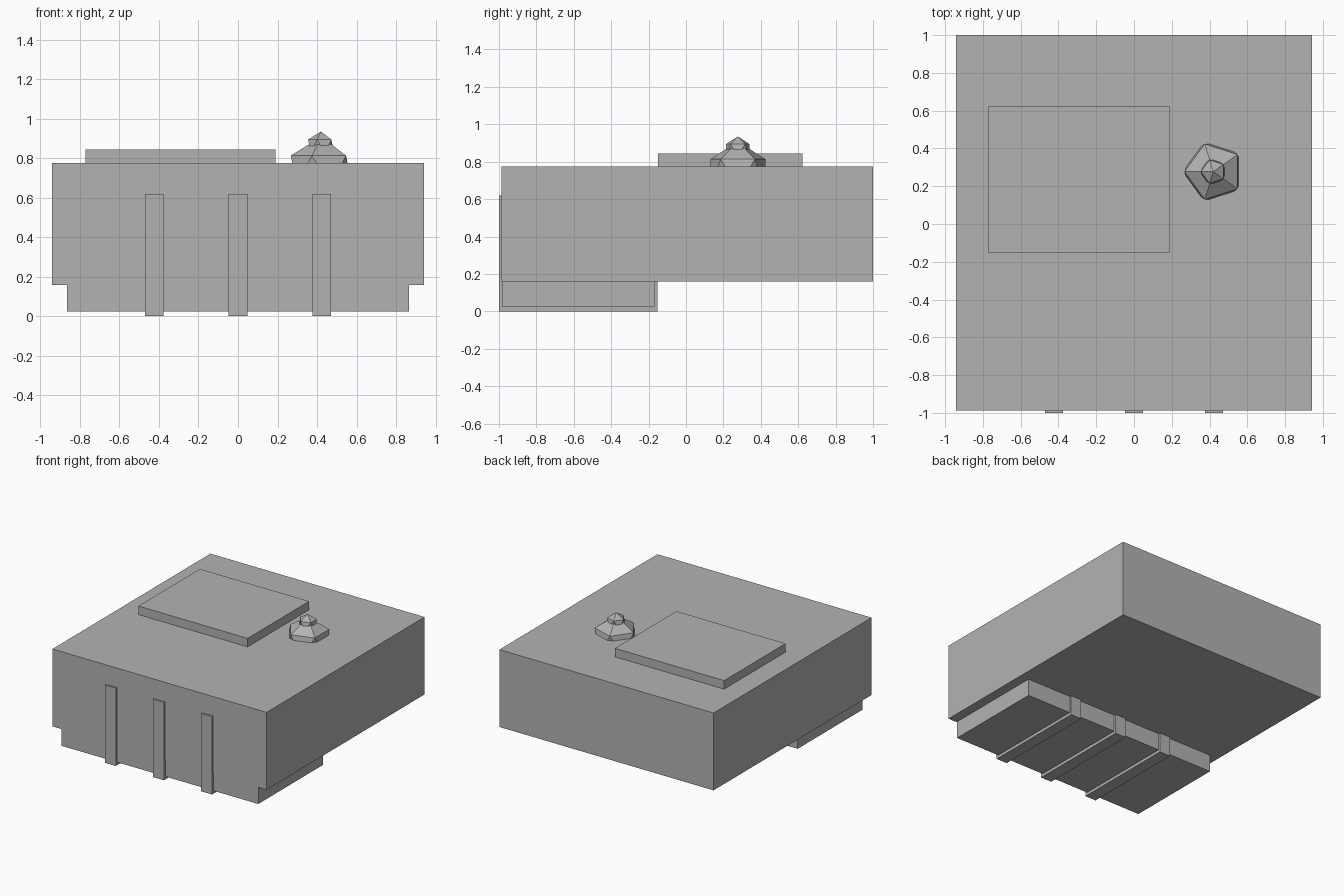
import bpy, math

if "Cube" in bpy.data.objects:
    bpy.data.objects.remove(bpy.data.objects["Cube"])

grey = bpy.data.materials.new("plain_grey")
grey.diffuse_color = (0.45, 0.45, 0.45, 1)
grey.use_nodes = True
grey.node_tree.nodes["Principled BSDF"].inputs["Base Color"].default_value = grey.diffuse_color


def box(name, x, y, z):
    """Box spanning the given (low, high) range on each axis."""
    lo, hi = zip(x, y, z)
    bpy.ops.mesh.primitive_cube_add(size=1, location=[(a + b) / 2 for a, b in zip(lo, hi)])
    ob = bpy.context.object
    ob.name = name
    ob.scale = [b - a for a, b in zip(lo, hi)]
    bpy.ops.object.transform_apply(location=False, rotation=False, scale=True)
    ob.data.materials.append(grey)


def faceted_ball(name, radius, location):
    """Twenty-sided ball with a corner of its upper ring pointing to -x."""
    bpy.ops.mesh.primitive_ico_sphere_add(subdivisions=1, radius=radius, location=location,
                                          rotation=(0, 0, math.pi))
    ob = bpy.context.object
    ob.name = name
    ob.data.materials.append(grey)


# Main block, recessed lower block and raised roof slab
box("main_block", (-0.943, 0.943), (-0.987, 1.0), (0.159, 0.775))
box("lower_block", (-0.866, 0.866), (-0.982, -0.168), (0.023, 0.18))
box("roof_slab", (-0.772, 0.19), (-0.15, 0.623), (0.76, 0.843))

# Three ribs running up the front and under the lower block
for i, x in enumerate((-0.424, 0, 0.424)):
    box(f"rib_{i + 1}", (x - 0.048, x + 0.048), (-1.0, -0.153), (0, 0.62))

# Stacked faceted dome sunk into the roof
faceted_ball("dome_base", 0.173, (0.422, 0.277, 0.736))
faceted_ball("dome_cap", 0.073, (0.42, 0.277, 0.862))
